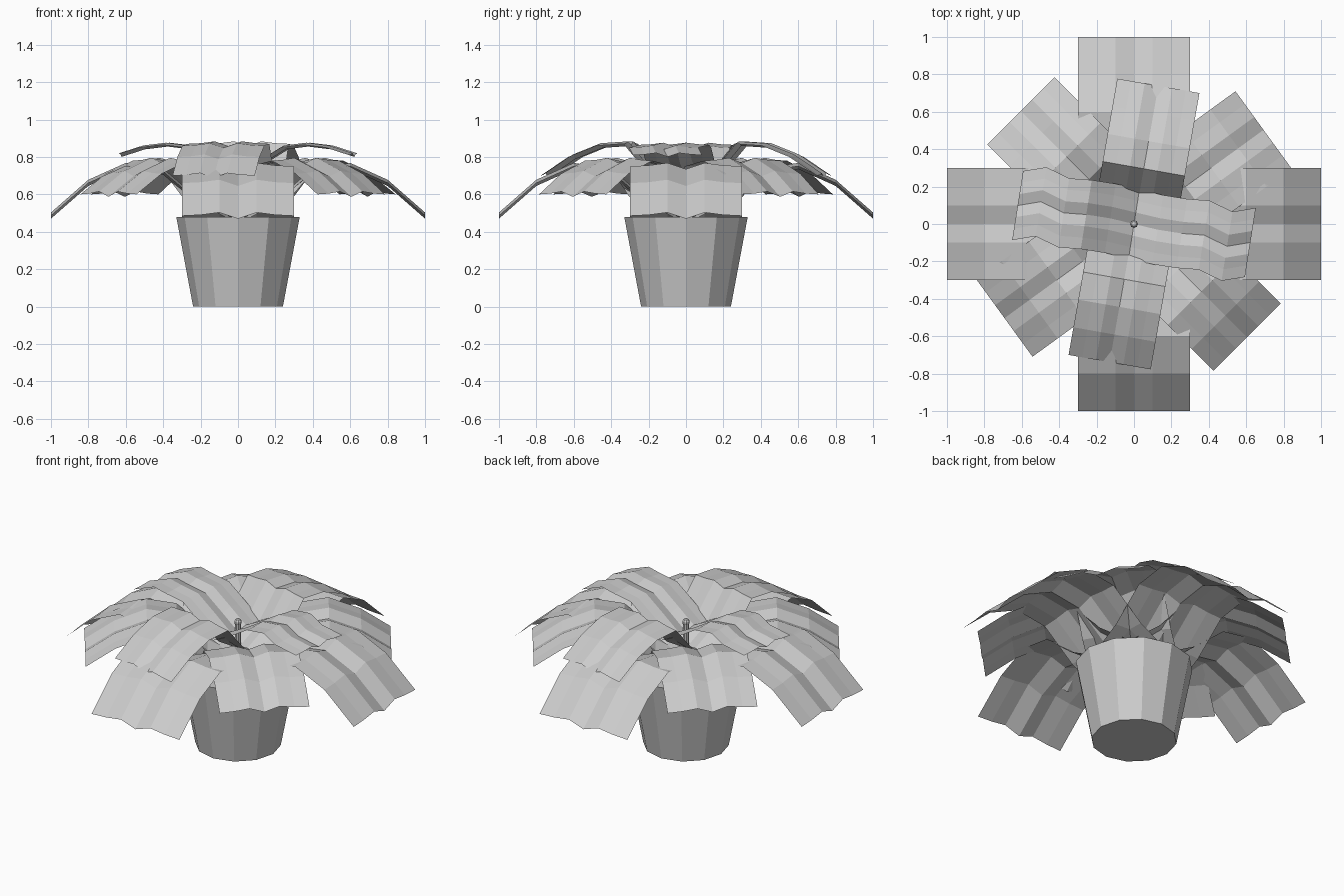
import bpy, bmesh, math
from mathutils import Matrix

if "Cube" in bpy.data.objects:
    bpy.data.objects.remove(bpy.data.objects["Cube"])

# Twelve-sided tapered pot
bpy.ops.mesh.primitive_cone_add(vertices=12, radius1=0.24, radius2=0.33, depth=0.48,
                                location=(0, 0, 0.24), rotation=(0, 0, math.radians(30)))
bpy.context.object.name = "pot"

# Thin central stem with a rounded tip
bpy.ops.mesh.primitive_cylinder_add(vertices=8, radius=0.017, depth=0.3, location=(0, 0, 0.6))
bpy.context.object.name = "stem"
bpy.ops.mesh.primitive_uv_sphere_add(segments=8, ring_count=5, radius=0.022, location=(0, 0, 0.75))
bpy.context.object.name = "stem_tip"

# Cross-section across a leaf: raised shoulders and a sunken midrib
CROSS = [(-1, 0), (-0.667, 0.005), (-0.333, 0.018), (0, -0.015),
         (0.333, 0.018), (0.667, 0.005), (1, 0)]


def leaf(name, profile, half_width, angle, sway=None):
    """Sheet swept along an (r, z) profile, pointing outward at the angle."""
    bm = bmesh.new()
    sway = sway or [0] * len(profile)
    scale = half_width / 0.3
    rows = [[bm.verts.new((r, u * half_width + s, z + dz * scale)) for u, dz in CROSS]
            for (r, z), s in zip(profile, sway)]
    for a, b in zip(rows, rows[1:]):
        for i in range(len(CROSS) - 1):
            bm.faces.new((a[i], b[i], b[i + 1], a[i + 1]))
    bm.transform(Matrix.Rotation(math.radians(angle), 4, 'Z'))
    mesh = bpy.data.meshes.new(name)
    bm.to_mesh(mesh)
    bm.free()
    bpy.context.collection.objects.link(bpy.data.objects.new(name, mesh))


# Leaf tiers: name, profile, half width, angles, sideways sway
lower = [(0, 0.44), (0.2, 0.55), (0.4, 0.72), (0.6, 0.75), (0.8, 0.66), (1.0, 0.485)]
middle = [(0, 0.5), (0.17, 0.59), (0.34, 0.75), (0.51, 0.78), (0.69, 0.71), (0.856, 0.6)]
upper = [(0, 0.6), (0.15, 0.69), (0.3, 0.87), (0.45, 0.86), (0.6, 0.8), (0.75, 0.7)]
top = [(0, 0.7), (0.13, 0.77), (0.26, 0.85), (0.38, 0.865), (0.51, 0.85), (0.63, 0.81)]
tiers = [
    ("lower_leaf", lower, 0.30, (0, 90, 180, 270), None),
    ("middle_leaf", middle, 0.255, (36, 135, 216, 315), None),
    ("upper_leaf", upper, 0.223, (80, 260), None),
    ("top_leaf", top, 0.187, (-9, 171), [0, -0.01, -0.01, 0, -0.04, 0]),
]
for name, profile, half, angles, sway in tiers:
    for i, angle in enumerate(angles):
        leaf(f"{name}_{i + 1}", profile, half, angle, sway)
